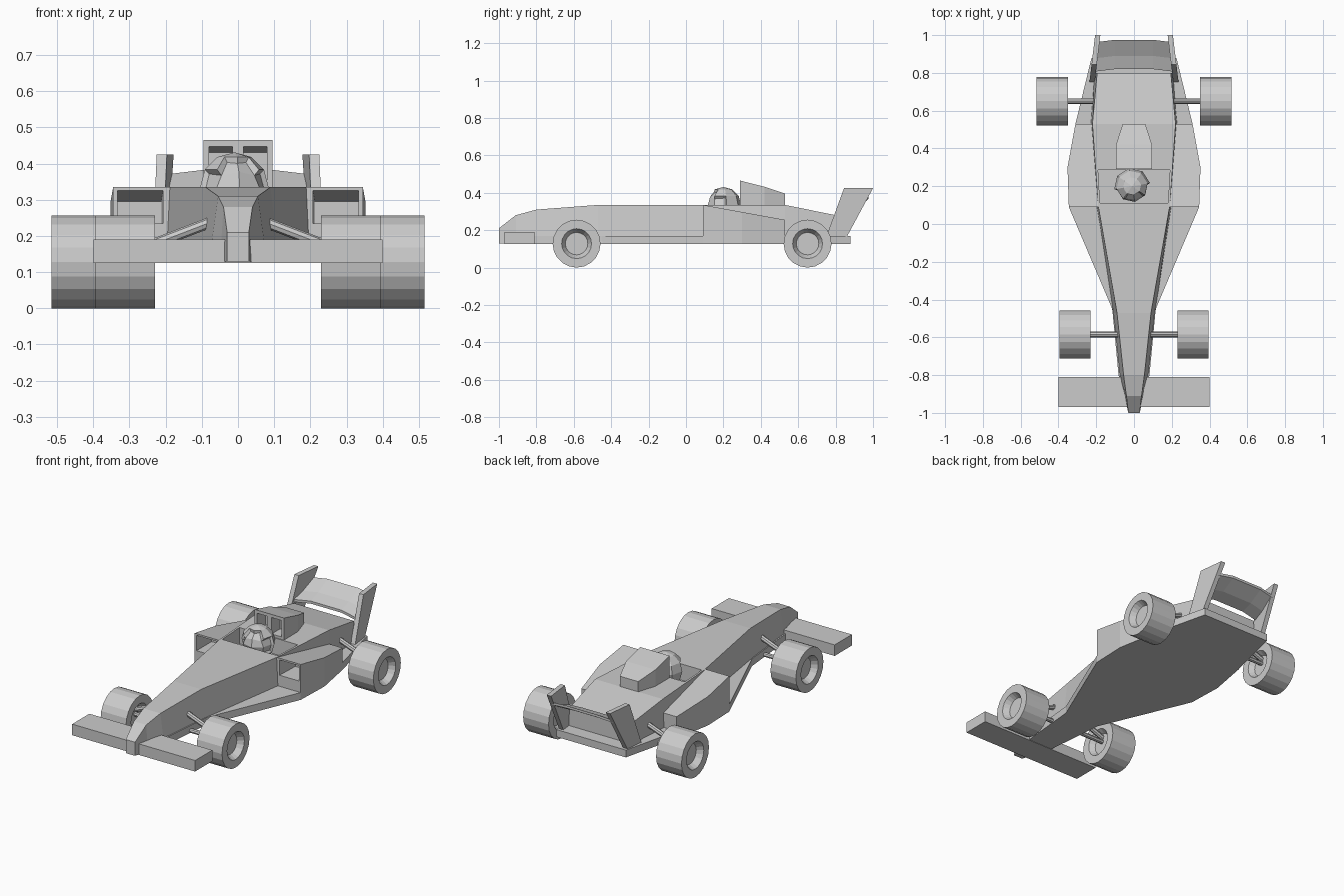
import bpy, bmesh
from math import sin, cos, pi, radians
from mathutils import Matrix, Vector

if "Cube" in bpy.data.objects:
    bpy.data.objects.remove(bpy.data.objects["Cube"])


def finish(bm, name, mirror=False, cutters=()):
    bmesh.ops.recalc_face_normals(bm, faces=bm.faces[:])
    me = bpy.data.meshes.new(name)
    bm.to_mesh(me)
    bm.free()
    ob = bpy.data.objects.new(name, me)
    bpy.context.collection.objects.link(ob)
    for c in cutters:
        c.hide_render = True
        c.hide_viewport = True
        c.display_type = 'WIRE'
        m = ob.modifiers.new("cut", 'BOOLEAN')
        m.operation = 'DIFFERENCE'
        m.solver = 'EXACT'
        m.object = c
    if mirror:
        ob.modifiers.new("mirror", 'MIRROR').use_mirror_merge = False
    return ob


def loft(name, rings, **kw):
    """Skin equal-length point rings and cap both ends."""
    bm = bmesh.new()
    vs = [[bm.verts.new(p) for p in r] for r in rings]
    n = len(rings[0])
    for a, b in zip(vs, vs[1:]):
        for i in range(n):
            bm.faces.new((a[i], a[(i + 1) % n], b[(i + 1) % n], b[i]))
    bm.faces.new(vs[0])
    bm.faces.new(vs[-1])
    return finish(bm, name, **kw)


def section(y, x0b, x1b, x0t, x1t, z0, z1):
    return [(x0b, y, z0), (x1b, y, z0), (x1t, y, z1), (x0t, y, z1)]


def block(y, x0, x1, z0, z1):
    return section(y, x0, x1, x0, x1, z0, z1)


def rod(name, a, b, r, n=8):
    a, b = Vector(a), Vector(b)
    q = (b - a).to_track_quat('Z', 'Y')
    ring = [q @ Vector((r * cos(2 * pi * i / n), r * sin(2 * pi * i / n), 0)) for i in range(n)]
    return loft(name, [[p + e for p in ring] for e in (a, b)], mirror=True)


# central body with cockpit opening: y, top z, half width top, half width bottom
cockpit = loft("cockpit_cutter", [block(.11, -.18, .18, .24, .5), block(.285, -.19, .19, .24, .5)])
loft("main_body", [section(y, -b, b, -t, t, .13, z) for y, z, t, b in [
    (-1, .21, .03, .03), (-.91, .28, .04, .05), (-.8, .31, .055, .08),
    (-.47, .335, .09, .113), (.1, .335, .19, .2), (.53, .335, .22, .23),
    (.8, .28, .195, .21)]], cutters=[cockpit])

# floor slab
loft("floor", [block(y, -w, w, .127, .17) for y, w in [
    (-.9, .055), (-.8, .082), (-.45, .115), (.09, .345), (.3, .352), (.53, .31), (.88, .225)]])

# side pods with intakes
pod_cut = loft("pod_intake_cutter", [block(.05, .207, .333, .235, .325),
                                     block(.09, .207, .333, .235, .325),
                                     block(.23, .212, .333, .235, .295)])
loft("side_pod", [block(y, i, o, .165, z) for y, i, o, z in [
    (.09, .188, .345, .335), (.3, .202, .352, .297), (.53, .215, .31, .255)]],
    mirror=True, cutters=[pod_cut])

# engine air box with twin intakes
air_cuts = [loft("airbox_cutter", [block(.25, min(s * .015, s * .08), max(s * .015, s * .08), .35, .455),
                                   block(.37, min(s * .015, s * .08), max(s * .015, s * .08), .35, .43)])
            for s in (-1, 1)]
loft("air_box", [block(y, -w, w, .33, z) for y, w, z in [
    (.29, .095, .465), (.42, .095, .432), (.53, .06, .395)]], cutters=air_cuts)

# front wing
loft("front_wing", [block(y, -.4, .4, .125, .19) for y in (-.97, -.81)])

# rear wing: arched plane between toed-in end plates
side = [(.82, .31), (.89, .335), (.975, .382), (.975, .367), (.89, .318), (.82, .295)]
loft("rear_wing", [[(x, y - d, z - d) for y, z in side]
                   for x, d in [(-.2, .012), (-.1, 0), (.1, 0), (.2, .012)]])
plate = [(.75, .165), (.86, .165), (1.0, .425), (.845, .425)]
loft("wing_end_plate", [[(x - (y - .75) * .12, y, z) for y, z in plate] for x in (.208, .236)],
     mirror=True)

# wheels: lathe profile with dished hubs on both faces
R, N = .128, 20


def wheel(name, xi, xo, y):
    prof = [(.06, xi + .03), (.08, xi), (R, xi), (R, xo), (.08, xo), (.06, xo - .035)]
    loft(name, [[(x, y + r * cos(2 * pi * i / N), R + r * sin(2 * pi * i / N)) for i in range(N)]
                for r, x in prof], mirror=True)


for end, xi, xo, y, body in [("front", .23, .395, -.585, .07), ("rear", .35, .515, .65, .18)]:
    wheel(end + "_wheel", xi, xo, y)
    rod(end + "_upper_arm", (body, y, .24), (xi + .035, y, .165), .015)
    rod(end + "_lower_arm", (body, y, .14), (xi + .035, y, .14), .013)

# driver helmet with recessed visor
bm = bmesh.new()
bmesh.ops.create_uvsphere(bm, u_segments=8, v_segments=6, radius=.096)
bm.normal_update()
front = [f for f in bm.faces if f.normal.y < -.3 and -.4 < f.normal.z < .8]
bmesh.ops.inset_region(bm, faces=front, thickness=.012, depth=-.012)
bm.transform(Matrix.Translation((-.01, .2, .335)) @ Matrix.Rotation(radians(10), 4, 'Z'))
finish(bm, "helmet")
